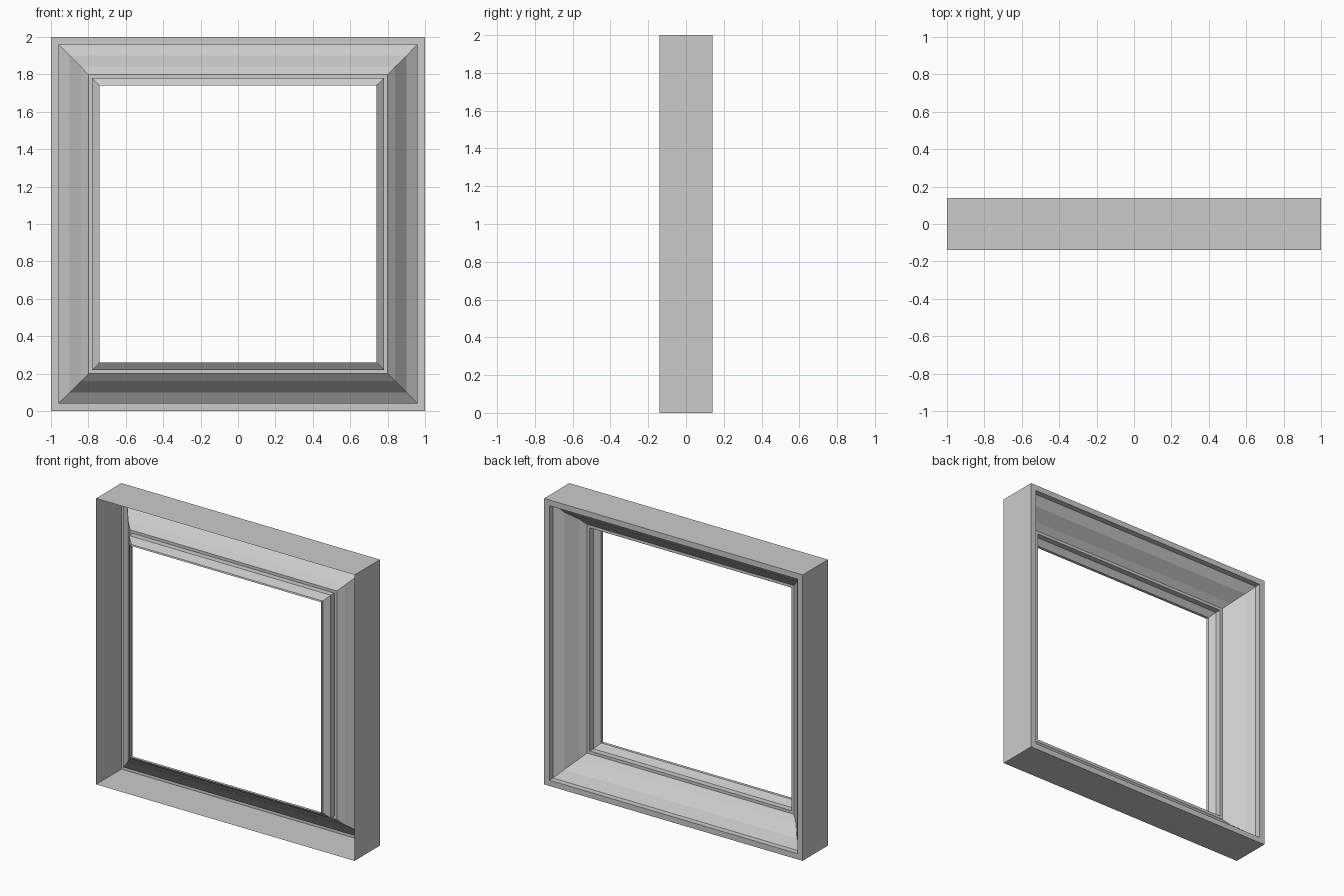
import bpy, bmesh

if "Cube" in bpy.data.objects:
    bpy.data.objects.remove(bpy.data.objects["Cube"])

grey = bpy.data.materials.new("plain_grey")
grey.diffuse_color = (0.6, 0.6, 0.6, 1.0)
grey.use_nodes = True
grey.node_tree.nodes["Principled BSDF"].inputs["Base Color"].default_value = grey.diffuse_color


def square_sweep(name, profile):
    """Sweep an open (half_width, y) profile around a square with mitred corners."""
    bm = bmesh.new()
    rings = []
    for r, y in profile:
        rings.append([bm.verts.new((sx * r, y, 1 + sz * r))
                      for sx, sz in ((-1, -1), (1, -1), (1, 1), (-1, 1))])
    for a, b in zip(rings, rings[1:]):
        for i in range(4):
            j = (i + 1) % 4
            bm.faces.new((b[i], b[j], a[j], a[i]))
    mesh = bpy.data.meshes.new(name)
    bm.to_mesh(mesh)
    bm.free()
    mesh.materials.append(grey)
    obj = bpy.data.objects.new(name, mesh)
    bpy.context.collection.objects.link(obj)
    return obj


# outer casing: thin side wall, hollow at the front, with the rim at the back
square_sweep("outer_casing", [(1.0, -0.14), (1.0, 0.14), (0.96, 0.14), (0.96, 0.10)])

# curved moulding sloping in toward the opening
square_sweep("moulding", [(0.96, 0.10), (0.90, 0.06), (0.84, -0.015), (0.80, -0.05)])

# stepped inner lip with a bevel around the opening
square_sweep("inner_lip", [(0.80, -0.05), (0.78, -0.05), (0.78, -0.09),
                           (0.74, -0.12), (0.74, -0.14)])
